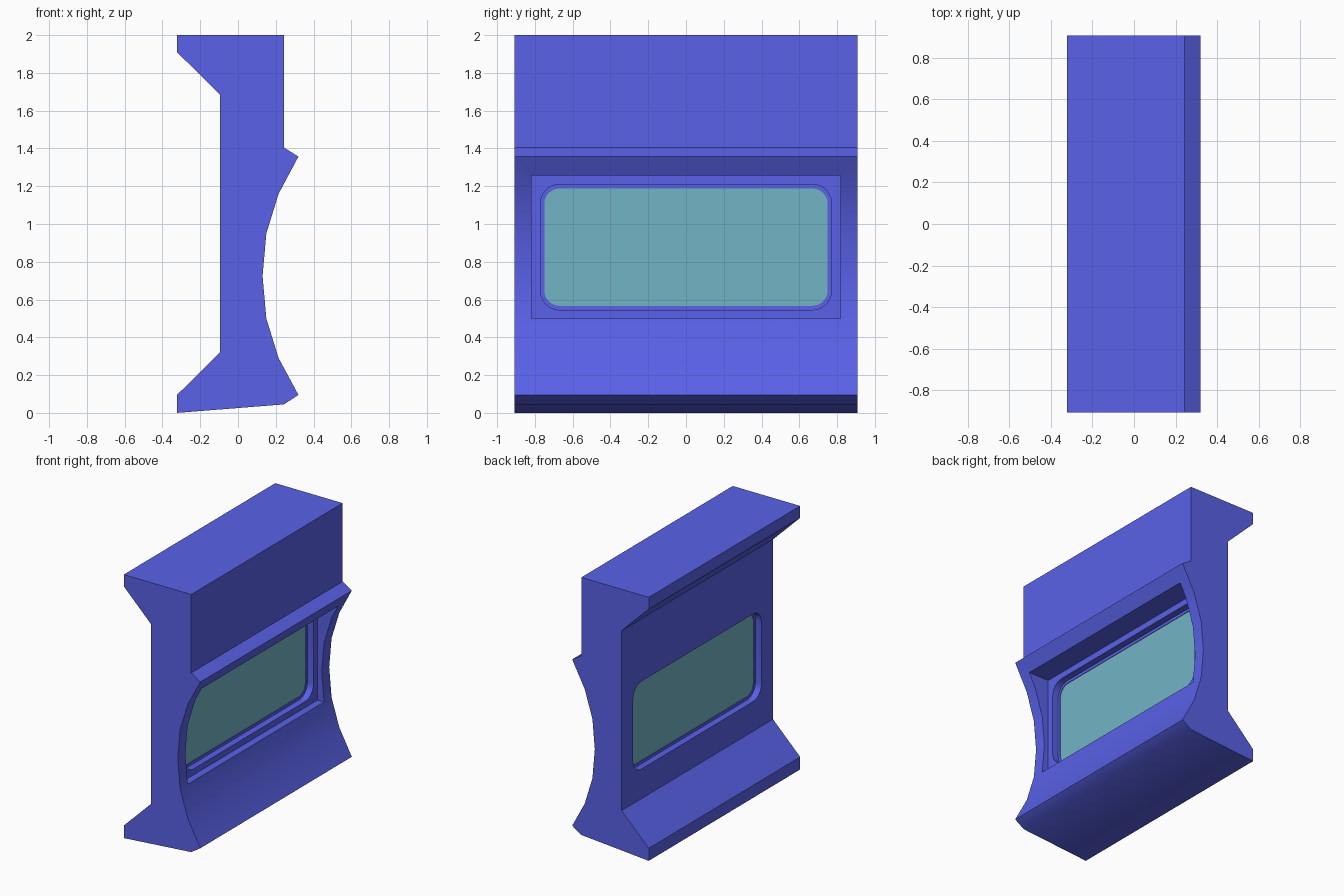
import bpy, bmesh, math

if "Cube" in bpy.data.objects:
    bpy.data.objects.remove(bpy.data.objects["Cube"])


def material(name, rgb):
    m = bpy.data.materials.new(name)
    m.diffuse_color = (*rgb, 1)
    m.use_nodes = True
    m.node_tree.nodes["Principled BSDF"].inputs["Base Color"].default_value = m.diffuse_color
    return m


def prism(name, pts, direction, mat=None):
    """Extrude a closed outline of 3D points along a direction."""
    bm = bmesh.new()
    face = bm.faces.new([bm.verts.new(p) for p in pts])
    ext = bmesh.ops.extrude_face_region(bm, geom=[face])
    verts = [v for v in ext["geom"] if isinstance(v, bmesh.types.BMVert)]
    bmesh.ops.translate(bm, verts=verts, vec=direction)
    bmesh.ops.recalc_face_normals(bm, faces=bm.faces)
    me = bpy.data.meshes.new(name)
    bm.to_mesh(me)
    bm.free()
    ob = bpy.data.objects.new(name, me)
    bpy.context.collection.objects.link(ob)
    if mat:
        me.materials.append(mat)
    return ob


def window_prism(name, x0, x1, half_y, z0, z1, r, mat=None):
    """Rounded (or square, r = 0) window outline running along x."""
    pts = []
    corners = [(half_y - r, z1 - r, 0), (r - half_y, z1 - r, 90),
               (r - half_y, z0 + r, 180), (half_y - r, z0 + r, 270)]
    for cy, cz, start in corners:
        for i in range(7 if r else 1):
            a = math.radians(start + 15 * i)
            pts.append((x0, cy + r * math.cos(a), cz + r * math.sin(a)))
    return prism(name, pts, (x1 - x0, 0, 0), mat)


def smooth(ob):
    bpy.ops.object.select_all(action='DESELECT')
    bpy.context.view_layer.objects.active = ob
    ob.select_set(True)
    bpy.ops.object.shade_smooth_by_angle(angle=math.radians(30))


blue = material("blue_paint", (0.10, 0.12, 0.80))
teal = material("teal_glass", (0.17, 0.46, 0.56))

# Wall body: side profile extruded across the width
profile = [(-0.323, 0), (0.243, 0.045), (0.32, 0.095), (0.215, 0.29),
           (0.15, 0.5), (0.13, 0.725), (0.15, 0.95), (0.215, 1.16),
           (0.32, 1.357), (0.243, 1.405), (0.243, 2), (-0.323, 2),
           (-0.323, 1.91), (-0.095, 1.685), (-0.095, 0.32), (-0.323, 0.095)]
wall = prism("wall_panel", [(x, -0.908, z) for x, z in profile], (0, 1.816, 0), blue)

# Window cutouts: square pocket, rounded recess on each side, through hole
cutters = [
    window_prism("pocket_cutter", 0.095, 0.5, 0.818, 0.5, 1.258, 0, blue),
    window_prism("front_recess_cutter", 0.045, 0.3, 0.77, 0.545, 1.21, 0.1, blue),
    window_prism("back_recess_cutter", -0.3, -0.045, 0.77, 0.545, 1.21, 0.1, blue),
    window_prism("hole_cutter", -0.2, 0.2, 0.75, 0.567, 1.188, 0.08, blue)]
bpy.context.view_layer.objects.active = wall
for c in cutters:
    c.hide_render = True
    mod = wall.modifiers.new(c.name, 'BOOLEAN')
    mod.operation = 'DIFFERENCE'
    mod.solver = 'EXACT'
    mod.object = c
    bpy.ops.object.modifier_apply(modifier=mod.name)
for c in cutters:
    bpy.data.objects.remove(c)
smooth(wall)

# Glass pane held in the inner lip
glass = window_prism("window_glass", -0.041, 0.041, 0.75, 0.567, 1.188, 0.08, teal)
smooth(glass)
